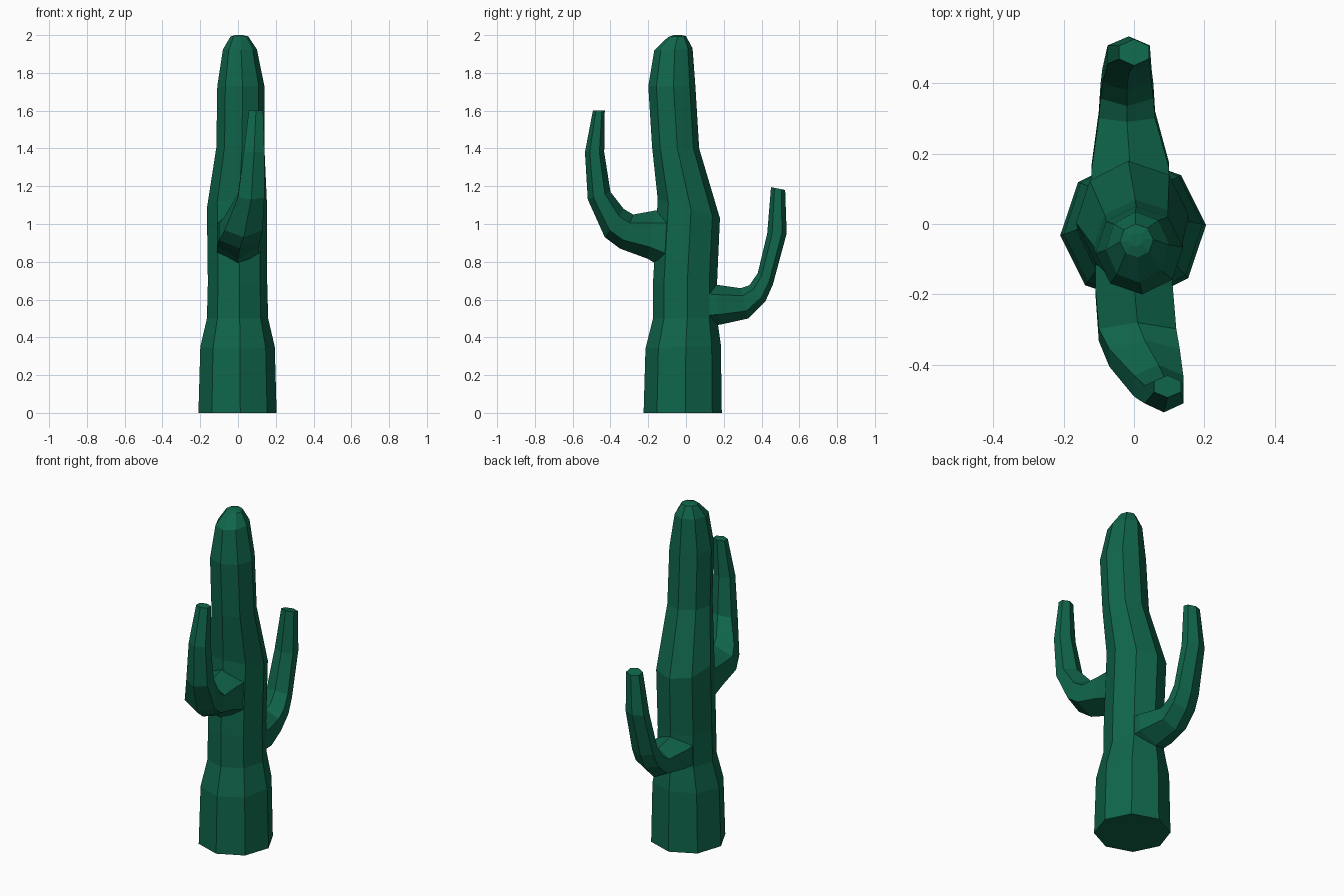
import bpy, bmesh, math

if "Cube" in bpy.data.objects:
    bpy.data.objects.remove(bpy.data.objects["Cube"])

green = bpy.data.materials.new("cactus green")
green.diffuse_color = (0.005, 0.13, 0.07, 1)
green.use_nodes = True
green.node_tree.nodes["Principled BSDF"].inputs["Base Color"].default_value = green.diffuse_color


def loft(name, rings):
    """Skin a list of equal-sized point rings and cap both ends, flat shaded."""
    bm = bmesh.new()
    loops = [[bm.verts.new(p) for p in ring] for ring in rings]
    n = len(loops[0])
    for a, b in zip(loops, loops[1:]):
        for i in range(n):
            j = (i + 1) % n
            bm.faces.new((a[i], a[j], b[j], b[i]))
    bm.faces.new(loops[0])
    bm.faces.new(loops[-1])
    bmesh.ops.recalc_face_normals(bm, faces=bm.faces)
    mesh = bpy.data.meshes.new(name)
    bm.to_mesh(mesh)
    bm.free()
    mesh.materials.append(green)
    obj = bpy.data.objects.new(name, mesh)
    bpy.context.collection.objects.link(obj)
    return obj


def trunk_ring(x0, x1, y0, y1, z_front, z_back):
    """Eight-sided ring filling the given extents, tilted from front to back."""
    pts = []
    for i in range(8):
        a = math.radians(45 * i + 4)
        c, s = math.cos(a), math.sin(a)
        pts.append(((x0 + x1) / 2 + c * (x1 - x0) / 2,
                    (y0 + y1) / 2 + s * (y1 - y0) / 2,
                    (z_front + z_back) / 2 + s * (z_back - z_front) / 2))
    return pts


def arm_ring(inner, outer, x_mid, half_width):
    """Six-sided ring with one corner on the inner and one on the outer bend."""
    pts = []
    for i in range(6):
        a = math.radians(60 * i)
        t = (1 + math.cos(a)) / 2
        pts.append((x_mid + math.sin(a) / 0.866 * half_width,
                    inner[0] + t * (outer[0] - inner[0]),
                    inner[1] + t * (outer[1] - inner[1])))
    return pts


# Trunk: x range, y range, height at front and back
loft("trunk", [trunk_ring(*r) for r in (
    (-0.21, 0.205, -0.225, 0.19, 0, 0),
    (-0.20, 0.195, -0.215, 0.185, 0.34, 0.36),
    (-0.165, 0.16, -0.175, 0.165, 0.50, 0.50),
    (-0.16, 0.155, -0.175, 0.165, 0.69, 0.69),
    (-0.165, 0.155, -0.15, 0.18, 1.13, 1.03),
    (-0.115, 0.14, -0.18, 0.07, 1.41, 1.40),
    (-0.11, 0.14, -0.20, 0.05, 1.73, 1.73),
    (-0.08, 0.10, -0.168, 0.035, 1.92, 1.93),
    (-0.04, 0.055, -0.095, 0.0, 1.99, 1.995),
    (-0.015, 0.025, -0.065, -0.025, 2.0, 2.0),
)])

# Front arm: inner (y, z), outer (y, z), middle x, half width
loft("front_arm", [arm_ring(*r) for r in (
    ((-0.05, 1.09), (-0.10, 0.75), 0.0, 0.11),
    ((-0.17, 1.07), (-0.20, 0.815), 0.0, 0.11),
    ((-0.28, 1.05), (-0.35, 0.87), 0.01, 0.11),
    ((-0.33, 1.08), (-0.43, 0.93), 0.03, 0.10),
    ((-0.40, 1.17), (-0.52, 1.13), 0.07, 0.07),
    ((-0.433, 1.38), (-0.535, 1.38), 0.085, 0.055),
    ((-0.43, 1.60), (-0.493, 1.60), 0.095, 0.038),
)])

# Back arm
loft("back_arm", [arm_ring(*r) for r in (
    ((0.05, 0.69), (0.08, 0.46), -0.01, 0.11),
    ((0.15, 0.68), (0.18, 0.467), -0.01, 0.11),
    ((0.29, 0.66), (0.33, 0.50), -0.02, 0.08),
    ((0.335, 0.675), (0.42, 0.59), -0.02, 0.075),
    ((0.38, 0.74), (0.46, 0.68), -0.02, 0.07),
    ((0.43, 0.95), (0.533, 0.95), -0.015, 0.06),
    ((0.45, 1.195), (0.525, 1.18), 0.0, 0.042),
)])
